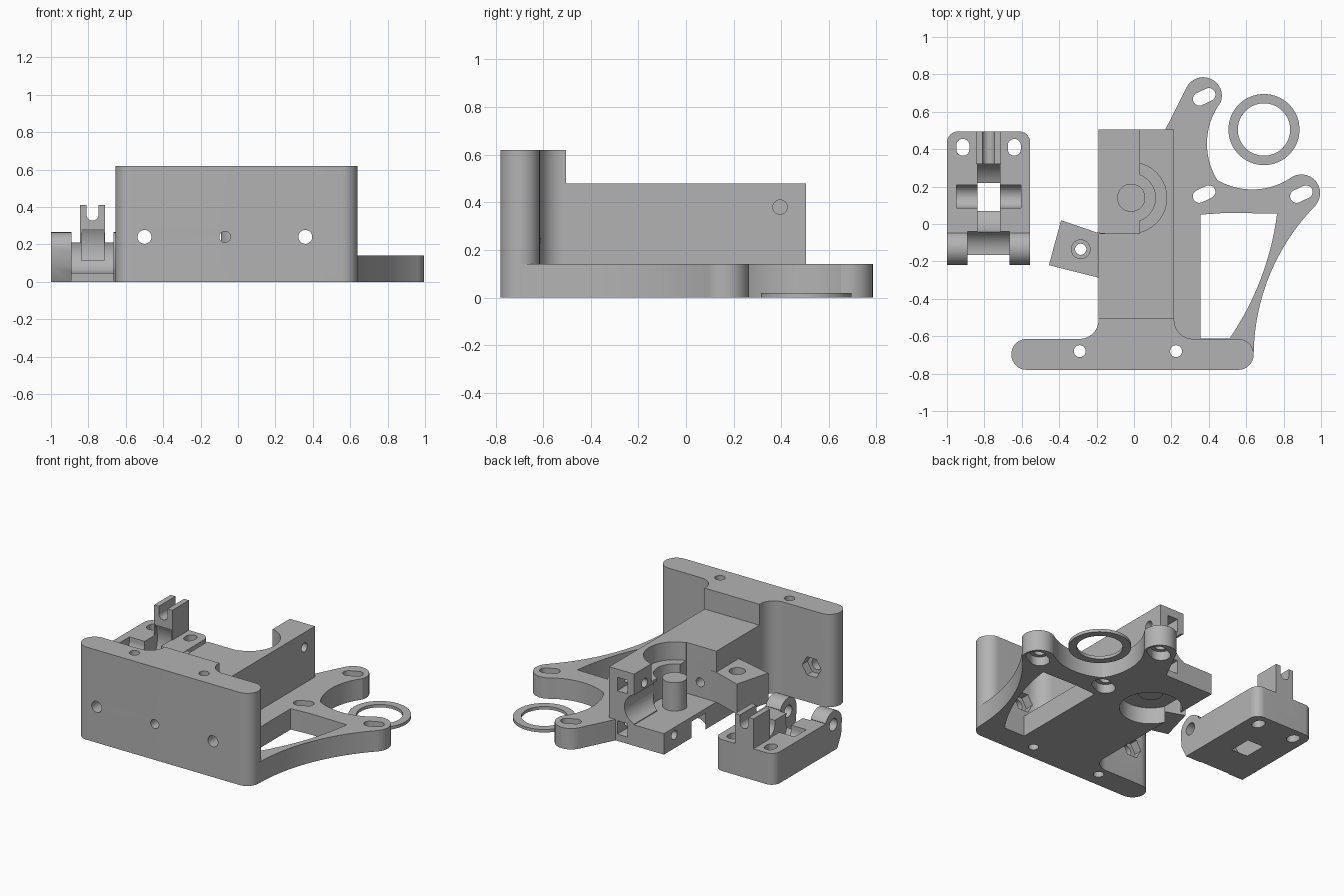
import bpy, bmesh, math
from mathutils import Vector, Matrix

if "Cube" in bpy.data.objects:
    bpy.data.objects.remove(bpy.data.objects["Cube"])

grey = bpy.data.materials.new("plain grey")
grey.use_nodes = True
grey.diffuse_color = (0.45, 0.45, 0.45, 1)
grey.node_tree.nodes["Principled BSDF"].inputs["Base Color"].default_value = grey.diffuse_color


def arc(cx, cy, r, a0, a1, n=16):
    angles = [math.radians(a0 + (a1 - a0) * i / n) for i in range(n + 1)]
    return [(cx + r * math.cos(a), cy + r * math.sin(a)) for a in angles]


def bow(p, q, s, n=20):
    """Points of the circular arc from p to s through q."""
    ax, ay, bx, by, cx, cy = *p, *q, *s
    d = 2 * (ax * (by - cy) + bx * (cy - ay) + cx * (ay - by))
    k = [x * x + y * y for x, y in (p, q, s)]
    ux = (k[0] * (by - cy) + k[1] * (cy - ay) + k[2] * (ay - by)) / d
    uy = (k[0] * (cx - bx) + k[1] * (ax - cx) + k[2] * (bx - ax)) / d
    a0 = math.atan2(ay - uy, ax - ux)
    sweep = math.remainder(math.atan2(cy - uy, cx - ux) - a0, math.tau)
    return arc(ux, uy, math.hypot(ax - ux, ay - uy),
               math.degrees(a0), math.degrees(a0 + sweep), n)


def prism(name, outline, lo, hi, axis="z"):
    """Extrude an outline along an axis; the outline is xy, yz (axis x) or xz (axis y)."""
    place = {"z": lambda u, v, w: (u, v, w),
             "x": lambda u, v, w: (w, u, v),
             "y": lambda u, v, w: (u, w, v)}[axis]
    bm = bmesh.new()
    face = bm.faces.new([bm.verts.new(place(u, v, lo)) for u, v in outline])
    step = Vector(place(0, 0, hi - lo))
    new = bmesh.ops.extrude_face_region(bm, geom=[face])["geom"]
    bmesh.ops.translate(bm, vec=step, verts=[e for e in new if isinstance(e, bmesh.types.BMVert)])
    bmesh.ops.remove_doubles(bm, verts=bm.verts, dist=0.0001)
    bmesh.ops.recalc_face_normals(bm, faces=bm.faces)
    mesh = bpy.data.meshes.new(name)
    bm.to_mesh(mesh)
    bm.free()
    mesh.materials.append(grey)
    obj = bpy.data.objects.new(name, mesh)
    bpy.context.collection.objects.link(obj)
    return obj


def rod(u, v, r, lo, hi, axis="z", sides=40):
    return prism("rod", arc(u, v, r, 0, 360 - 360 / sides, sides - 1), lo, hi, axis)


def box(x0, x1, y0, y1, z0, z1):
    return prism("box", [(x0, y0), (x1, y0), (x1, y1), (x0, y1)], z0, z1)


def slot(cx, cy, r, half, turn, lo, hi):
    shape = arc(half, 0, r, -90, 90) + arc(-half, 0, r, 90, 270)
    rot = Matrix.Rotation(math.radians(turn), 2)
    pts = [rot @ Vector(p) + Vector((cx, cy)) for p in shape]
    return prism("slot", pts, lo, hi)


def combine(obj, tools, how):
    bpy.context.view_layer.objects.active = obj
    for tool in tools:
        mod = obj.modifiers.new("b", "BOOLEAN")
        mod.operation, mod.object, mod.solver = how, tool, "EXACT"
        bpy.ops.object.modifier_apply(modifier=mod.name)
        bpy.data.objects.remove(tool)


def finish(obj):
    bpy.ops.object.select_all(action="DESELECT")
    obj.select_set(True)
    bpy.context.view_layer.objects.active = obj
    bpy.ops.object.shade_smooth_by_angle(angle=math.radians(30))


# Motor flange with two lobes and a triangular window
flange = prism("extruder_body",
               [(0.1, -0.65), (0.1, 0.4), (0.165, 0.5)]
               + arc(0.37, 0.685, 0.1, 155, -20)
               + bow((0.464, 0.651), (0.39, 0.43), (0.445, 0.235))
               + bow((0.445, 0.235), (0.62, 0.185), (0.831, 0.242))
               + arc(0.895, 0.165, 0.1, 125, -42)
               + bow((0.97, 0.098), (0.735, -0.25), (0.64, -0.69)), 0, 0.14)
window = prism("window", [(0.355, 0.05), (0.5, 0.06)]
               + bow((0.765, 0.055), (0.675, -0.3), (0.51, -0.613))
               + [(0.355, -0.613)], -0.1, 0.3)
combine(flange, [window], "DIFFERENCE")

# Tall mounting plate, filleted neck and main block
body = flange
plate = prism("plate", arc(-0.573, -0.697, 0.083, 90, 270)
              + arc(0.557, -0.697, 0.083, -90, 90), 0, 0.62)
neck = prism("neck", [(-0.29, -0.65)] + arc(-0.29, -0.514, 0.1, -90, 0)
             + [(-0.19, -0.505), (0.215, -0.505)]
             + arc(0.315, -0.514, 0.1, 180, 270) + [(0.315, -0.65)], 0, 0.62)
combine(body, [plate, neck, box(-0.19, 0.215, -0.52, 0.505, 0, 0.48)], "UNION")

# Open side, stepped gear pocket, round channel and bearing recess
PX, PY = -0.015, 0.14
combine(body, [
    box(-0.4, 0.03, -0.05, 0.7, 0.14, 0.7),
    rod(PX, PY, 0.19, 0.36, 0.7),
    rod(PX, PY, 0.13, 0.14, 0.5),
    rod(0, 0.243, 0.102, 0.2, 0.7, "y"),
    rod(PX, PY, 0.19, -0.1, 0.11),
], "DIFFERENCE")

# Pocket post and tilted hinge lug
lug = prism("lug", [(-0.39, 0.02), (-0.455, -0.22), (-0.15, -0.297), (-0.15, -0.05),
                    (-0.2, -0.045)], 0.14, 0.34)
combine(body, [rod(PX, PY, 0.075, 0.1, 0.33), lug], "UNION")

# Bolt holes, nut traps, slots and filament path
holes = [rod(-0.07, 0.24, 0.03, -1, 0.0, "y"),
         rod(-0.285, -0.135, 0.03, 0, 0.5), rod(-0.285, -0.135, 0.05, 0.28, 0.5)]
for x in (-0.5, 0.36):
    holes += [rod(x, 0.24, 0.037, -1, -0.5, "y"),
              rod(x, 0.24, 0.07, -0.67, -0.5, "y", 6)]
for x in (-0.29, 0.225):
    holes.append(rod(x, -0.68, 0.032, -0.1, 0.8))
for x, y in ((0.375, 0.68), (0.375, 0.16), (0.895, 0.16)):
    holes += [slot(x, y, 0.035, 0.028, 25, 0.05, 0.3),
              slot(x, y, 0.06, 0.028, 25, -0.1, 0.06)]
for z in (0.09, 0.38):
    holes += [rod(0.395, z, 0.03, -0.4, 0.3, "x"),
              box(0.08, 0.155, 0.36, 0.6, z - 0.045, z + 0.045)]
combine(body, holes, "DIFFERENCE")
finish(body)

# Idler arm: slab, spring fork and two rounded hinge lobes
CX = -0.7775
idler = prism("idler_arm", [(-1, -0.12), (-0.555, -0.12)] + arc(-0.615, 0.435, 0.06, 0, 90)
              + arc(-0.94, 0.435, 0.06, 90, 180), 0, 0.21)
lobe = [(-0.17, 0), (-0.05, 0), (-0.05, 0.21)] + arc(-0.13, 0.175, 0.09, 25, 180) + [(-0.212, 0.08)]
fork = box(CX - 0.0675, CX + 0.0675, 0.3, 0.495, 0.1, 0.41)
combine(idler, [prism("lobe", lobe, -1, -0.555, "x"), fork], "UNION")
PINCH = (CX - 0.1125, CX + 0.1125)
cuts = [
    rod(-0.15, 0.165, 0.12, *PINCH, "x"),
    box(*PINCH, -0.3, -0.165, -0.1, 0.3),
    box(*PINCH, -0.3, -0.05, 0.165, 0.4),
    rod(-0.13, 0.175, 0.04, -1.1, -0.4, "x"),
    rod(0.145, 0.185, 0.2, CX - 0.06, CX + 0.06, "x"),
    rod(0.147, 0.185, 0.0625, -0.95, -0.605, "x"),
    box(-0.95, -0.605, 0.0845, 0.2095, 0.185, 0.4),
    box(CX - 0.0675, CX + 0.0675, 0.2, 0.32, 0.21, 0.5),
    box(CX - 0.0325, CX + 0.0325, 0.2, 0.6, 0.36, 0.5),
    rod(CX, 0.36, 0.0325, 0.2, 0.6, "y"),
]
cuts += [slot(CX + s * 0.1375, 0.41, 0.035, 0.01, 90, -0.1, 0.4) for s in (-1, 1)]
combine(idler, cuts, "DIFFERENCE")
finish(idler)

# Thin spacer ring
ring = rod(0.695, 0.505, 0.19, 0, 0.02, sides=64)
ring.name = "spacer_ring"
combine(ring, [rod(0.695, 0.505, 0.14, -0.1, 0.1, sides=64)], "DIFFERENCE")
finish(ring)
